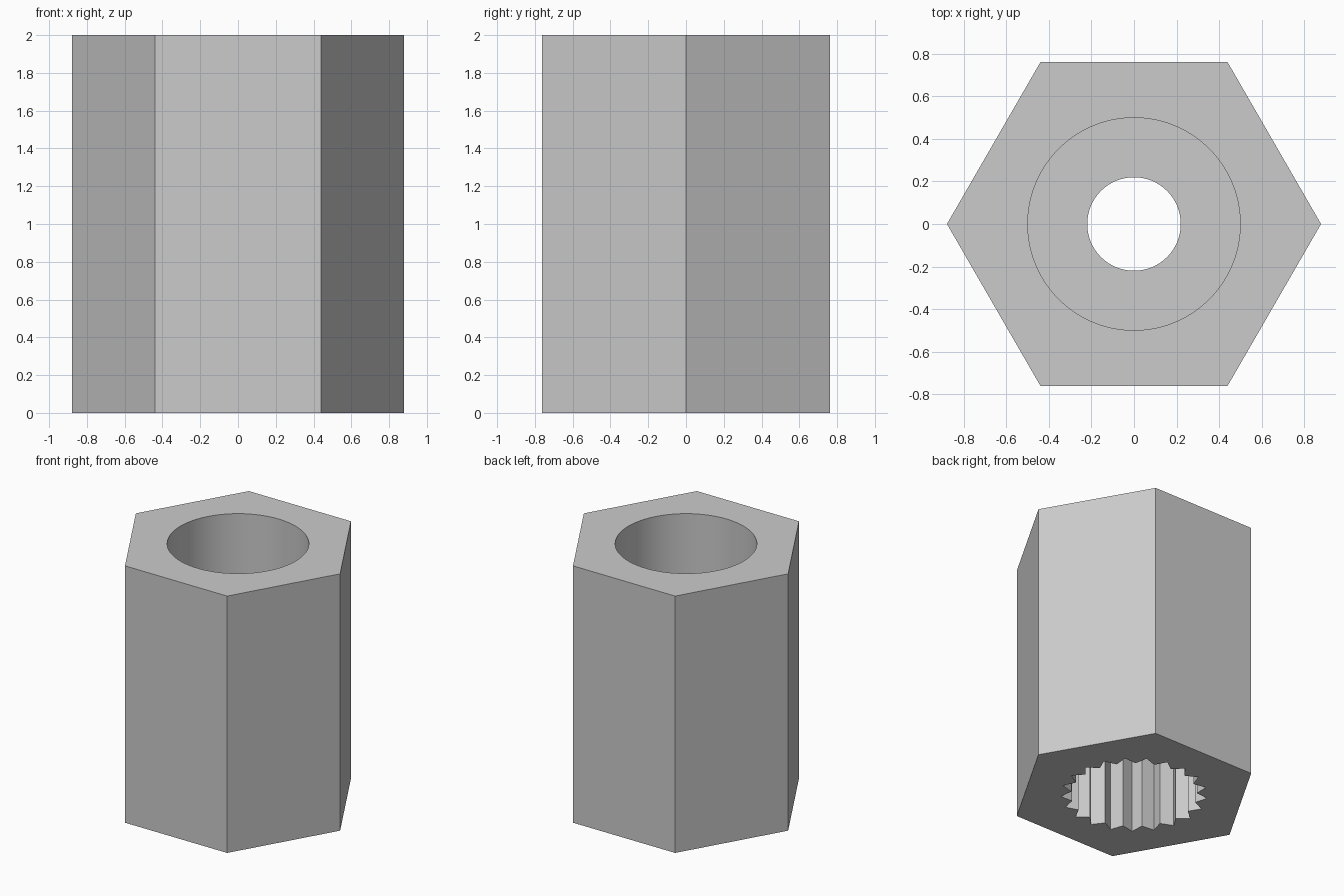
import bpy
import bmesh
from math import cos, sin, pi, radians

cube = bpy.data.objects.get("Cube")
if cube:
    bpy.data.objects.remove(cube, do_unlink=True)

HEX_R = 0.88          # hexagon corner radius
BORE_R = 0.5          # round bore in the top
HOLE_R = 0.22         # through hole in the web
TIP_R, ROOT_R = 0.517, 0.445   # splined socket in the bottom
TEETH = 21
HEIGHT, BORE_Z, SPLINE_Z = 2.0, 1.2, 0.8

steel = bpy.data.materials.new("plain grey steel")
steel.use_nodes = True
grey = (0.6, 0.6, 0.6, 1)
steel.diffuse_color = grey
steel.node_tree.nodes["Principled BSDF"].inputs["Base Color"].default_value = grey

bm = bmesh.new()


def loop(radii, count, z, start=0.0):
    """Closed ring of edges; the radii repeat around it."""
    verts = []
    for i in range(count):
        a = start + 2 * pi * i / count
        r = radii[i % len(radii)]
        verts.append(bm.verts.new((r * cos(a), r * sin(a), z)))
    return verts, [bm.edges.new((verts[i - 1], verts[i])) for i in range(count)]


def wall(low, high):
    a, b = low[0], high[0]
    for i in range(len(a)):
        bm.faces.new((a[i - 1], a[i], b[i], b[i - 1]))


def cap(outer, inner):
    bmesh.ops.triangle_fill(bm, use_beauty=True, edges=outer[1] + inner[1])


# Rings for the hexagon, bore, through hole and splined socket
hex_low, hex_high = (loop([HEX_R], 6, z) for z in (0, HEIGHT))
bore_low, bore_high = (loop([BORE_R], 96, z) for z in (BORE_Z, HEIGHT))
hole_low, hole_high = (loop([HOLE_R], 64, z) for z in (SPLINE_Z, BORE_Z))
spline_low, spline_high = (loop([TIP_R, ROOT_R], 2 * TEETH, z, radians(180))
                           for z in (0, SPLINE_Z))

# Vertical walls
for low, high in ((hex_low, hex_high), (bore_low, bore_high),
                  (hole_low, hole_high), (spline_low, spline_high)):
    wall(low, high)

# Flat rings: top, bore floor, socket ceiling, bottom
cap(hex_high, bore_high)
cap(bore_low, hole_high)
cap(spline_high, hole_low)
cap(hex_low, spline_low)

bmesh.ops.recalc_face_normals(bm, faces=bm.faces[:])
mesh = bpy.data.meshes.new("splined_hex_socket")
bm.to_mesh(mesh)
bm.free()
mesh.materials.append(steel)
body = bpy.data.objects.new("splined_hex_socket", mesh)
bpy.context.collection.objects.link(body)

# Smooth round bores, sharp hexagon and splines
bpy.ops.object.select_all(action='DESELECT')
body.select_set(True)
bpy.context.view_layer.objects.active = body
bpy.ops.object.shade_smooth_by_angle(angle=radians(20))
